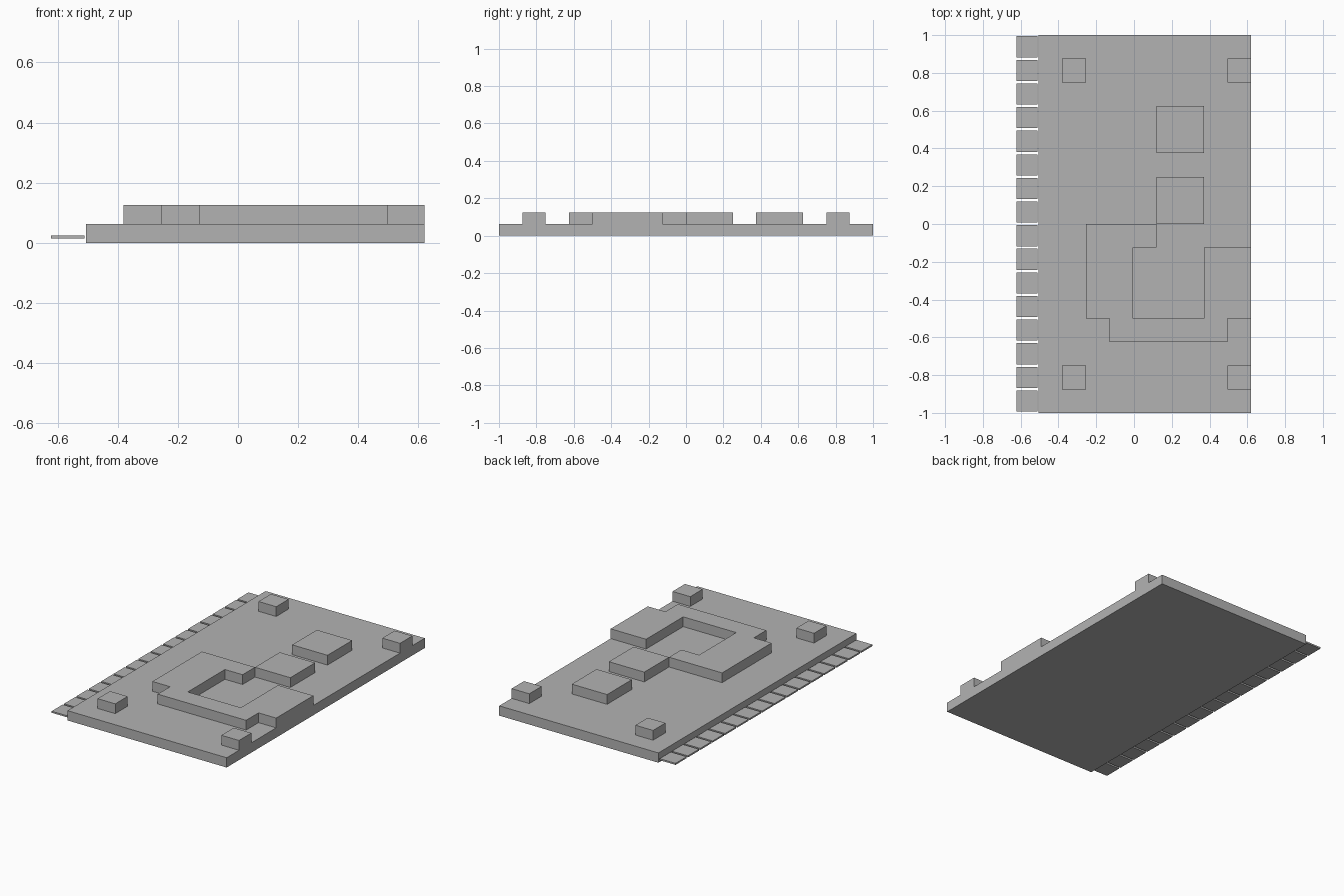
import bpy
import bmesh

cube = bpy.data.objects.get("Cube")
if cube:
    bpy.data.objects.remove(cube, do_unlink=True)

# One flat grey for everything
GREY = (0.45, 0.45, 0.45, 1.0)
grey = bpy.data.materials.new("plain grey")
grey.use_nodes = True
grey.diffuse_color = GREY
grey.node_tree.nodes["Principled BSDF"].inputs["Base Color"].default_value = GREY

UNIT = 0.125                 # layout module
LEFT, RIGHT = -0.505, 0.62   # board edges in x
BOARD_TOP, CHIP_TOP = 0.0625, 0.125


def prism(name, outline, bottom, top):
    """Extrude a flat outline between two heights."""
    bm = bmesh.new()
    base = bm.faces.new([bm.verts.new((x, y, bottom)) for x, y in outline])
    lifted = bmesh.ops.extrude_face_region(bm, geom=[base], use_keep_orig=True)
    verts = [v for v in lifted["geom"] if isinstance(v, bmesh.types.BMVert)]
    bmesh.ops.translate(bm, verts=verts, vec=(0, 0, top - bottom))
    bmesh.ops.recalc_face_normals(bm, faces=bm.faces)
    mesh = bpy.data.meshes.new(name)
    bm.to_mesh(mesh)
    bm.free()
    mesh.materials.append(grey)
    obj = bpy.data.objects.new(name, mesh)
    bpy.context.collection.objects.link(obj)
    return obj


def rect(x0, y0, x1, y1):
    return [(x0, y0), (x1, y0), (x1, y1), (x0, y1)]


def modules(points):
    """Turn module counts (from the board's left edge and middle) into positions."""
    return [(LEFT + i * UNIT, j * UNIT) for i, j in points]


# Board
prism("board", rect(LEFT, -1, RIGHT, 1), 0, BOARD_TOP)

# Row of thin contact pins along the left edge
pins = prism("contact_pins", rect(-0.622, -0.993, -0.51, -0.881), 0.015, 0.025)
row = pins.modifiers.new("row", 'ARRAY')
row.count = 16
row.use_relative_offset = False
row.use_constant_offset = True
row.constant_offset_displace = (0, UNIT, 0)

# Corner posts
for side, i in (("right", 1), ("left", 8)):
    for end, j in (("front", -7), ("back", 6)):
        prism(f"post_{end}_{side}", modules(rect(i, j, i + 1, j + 1)),
              BOARD_TOP, CHIP_TOP)

# Square chips
for name, j in (("chip_middle", 0), ("chip_back", 3)):
    prism(name, modules(rect(5, j, 7, j + 2)), BOARD_TOP, CHIP_TOP)

# Stepped block wrapping around an open recess
block = [(1 + 1, 0), (2, -4), (3, -4), (3, -5), (8, -5), (8, -4), (9, -4),
         (9, -1), (7, -1), (7, -4), (4, -4), (4, -1), (5, -1), (5, 0)]
prism("stepped_block", modules(block), BOARD_TOP, CHIP_TOP)
